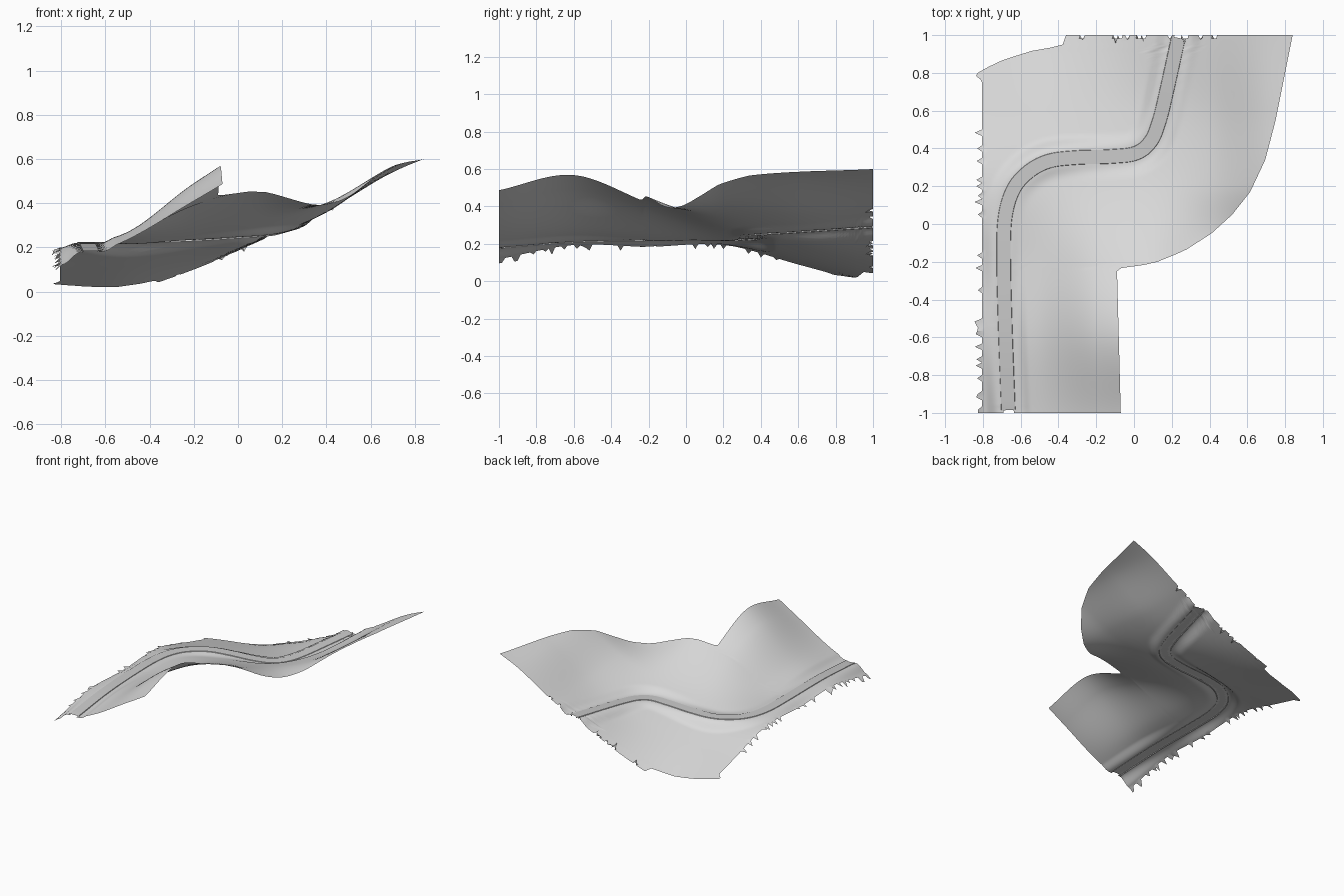
import bpy, bmesh, math, random
from mathutils import Vector

random.seed(4)
cube = bpy.data.objects.get("Cube")
if cube:
    bpy.data.objects.remove(cube)


def material(name, rgb):
    mat = bpy.data.materials.new(name)
    mat.use_nodes = True
    mat.diffuse_color = (*rgb, 1)
    mat.node_tree.nodes["Principled BSDF"].inputs["Base Color"].default_value = (*rgb, 1)
    return mat


def spline(a, b, c, d, t):
    return b + (c - a) * (t / 2) + (a * 2 - b * 5 + c * 4 - d) * (t * t / 2) \
        + (b * 3 - a - c * 3 + d) * (t ** 3 / 2)


def sample(values, u):
    """Smooth curve through evenly spaced values, at position u."""
    pts = [values[0] * 2 - values[1], *values, values[-1] * 2 - values[-2]]
    i = max(0, min(len(values) - 2, math.floor(u)))
    return spline(*pts[i:i + 4], u - i)


def linear(pairs, v):
    """Piecewise linear lookup."""
    for (a, p), (b, q) in zip(pairs, pairs[1:]):
        if v <= b:
            return p + (q - p) * (v - a) / (b - a)
    return pairs[-1][1]


def finish(name, bm, mat):
    mesh = bpy.data.meshes.new(name)
    bm.to_mesh(mesh)
    bm.free()
    mesh.materials.append(mat)
    obj = bpy.data.objects.new(name, mesh)
    bpy.context.collection.objects.link(obj)
    bpy.ops.object.select_all(action='DESELECT')
    obj.select_set(True)
    bpy.context.view_layer.objects.active = obj
    bpy.ops.object.shade_smooth_by_angle(angle=math.radians(35))


# Coarse hill heights: rows run front to back, columns right to left
HILLS = [
    [.12, .235, .41, .58, .7, .8, .9],
    [.195, .27, .49, .66, .7, .75, .8],
    [.185, .245, .385, .45, .42, .47, .55],
    [.195, .215, .26, .31, .40, .56, .65],
    [.09, .115, .17, .24, .36, .56, .65],
    [-.02, .005, .10, .23, .365, .54, .66],
]

# Road centre line
ROUTE = [Vector(p) for p in (
    (-.665, -1, .18), (-.68, -.6, .212), (-.69, -.2, .22), (-.683, .03, .22),
    (-.64, .18, .22), (-.56, .275, .221), (-.45, .333, .224), (-.3, .352, .23),
    (-.13, .357, .238), (.01, .375, .248), (.09, .44, .255), (.135, .55, .262),
    (.172, .7, .272), (.235, .985, .29))]
STEPS = 12
PATH = [sample(ROUTE, k / STEPS) for k in range((len(ROUTE) - 1) * STEPS + 1)]
PATH[0].y = -.985

# Ground outline
LEFT = [(-1, -.805), (.76, -.805), (.79, -.845), (.83, -.775), (.87, -.69),
        (.92, -.53), (.943, -.38), (1, -.36)]
RIGHT = [(-1, -.07), (-.245, -.09), (-.235, -.08), (-.21, .1), (-.14, .27),
         (-.05, .41), (.05, .52), (.17, .615), (.34, .695), (.55, .75), (1, .84)]


def ground_height(x, y):
    """Hill height, levelled beside the road; also the road distance."""
    rows = [sample(row, (x + .8) / .3) for row in HILLS]
    z = sample(rows, (y + 1) / .4)
    near = min(PATH, key=lambda p: (p.x - x) ** 2 + (p.y - y) ** 2)
    dist = math.hypot(near.x - x, near.y - y)
    t = max(0, min(1, (dist - .04) / .08))
    return near.z + (z - near.z) * t * t * (3 - 2 * t), dist


# Terrain sheet with torn right and back edges
ROWS, COLS = 120, 96
bm = bmesh.new()
grid, distance = [], {}
for j in range(ROWS + 1):
    y0 = -1 + 2 * j / ROWS
    x_min, x_max = linear(LEFT, y0), linear(RIGHT, y0)
    line = []
    for i in range(COLS + 1):
        x, y = x_min + (x_max - x_min) * i / COLS, y0
        tear = 0
        if i == 0 and y < .5 and random.random() < (.5 if y < -.5 else .13):
            x -= random.uniform(.02, .04)
            tear = random.uniform(-.03, .01)
        if j == ROWS and x < .45 and random.random() < .15:
            y -= random.uniform(.02, .045)
            tear = random.uniform(-.02, .02)
        z, d = ground_height(x, y)
        v = bm.verts.new((x, y, max(0, z + tear)))
        distance[v] = d
        line.append(v)
    grid.append(line)
for low, high in zip(grid, grid[1:]):
    for i in range(COLS):
        quad = (low[i], low[i + 1], high[i + 1], high[i])
        # leave the road bed open
        if max(distance[v] for v in quad) > .034:
            bm.faces.new(quad)
loose = [v for v in bm.verts if not v.link_faces]
bmesh.ops.delete(bm, geom=loose, context='VERTS')
finish("terrain", bm, material("pale grey ground", (.7, .7, .7)))

# Road ribbon with narrow sloped kerbs
SECTION = [(-.04, -.006), (-.036, .004), (.036, .004), (.04, -.006)]
bm = bmesh.new()
rings = []
for k, p in enumerate(PATH):
    along = PATH[min(k + 1, len(PATH) - 1)] - PATH[max(k - 1, 0)]
    side = Vector((along.y, -along.x, 0)).normalized()
    rings.append([bm.verts.new(p + side * s + Vector((0, 0, h))) for s, h in SECTION])
for a, b in zip(rings, rings[1:]):
    for i in range(len(SECTION) - 1):
        bm.faces.new((a[i], a[i + 1], b[i + 1], b[i]))
finish("road", bm, material("road grey", (.6, .6, .6)))
